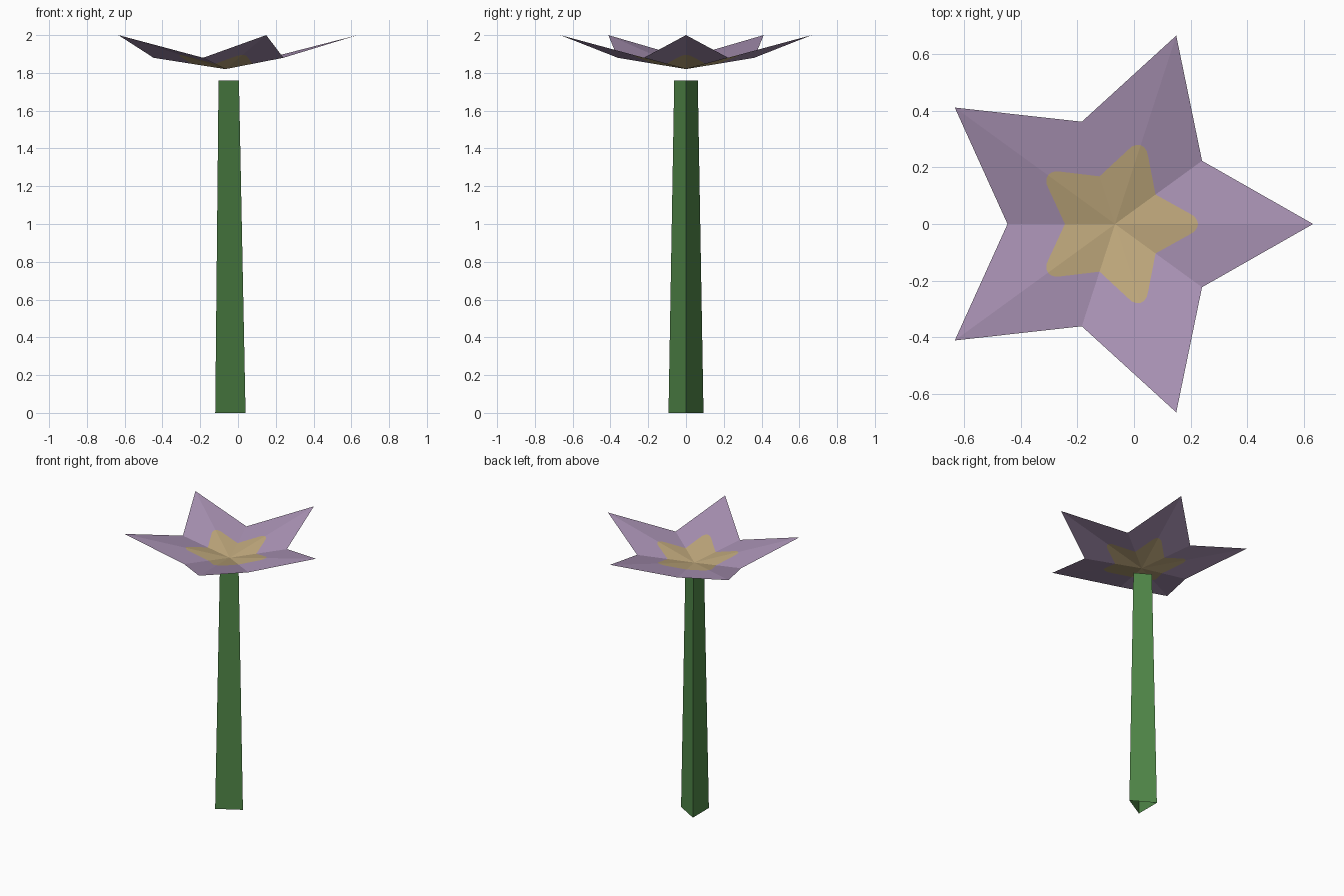
import bpy
import bmesh
from math import cos, sin, pi

cube = bpy.data.objects.get("Cube")
if cube:
    bpy.data.objects.remove(cube, do_unlink=True)

AXIS_X = -0.067


def make_material(name, srgb):
    linear = [((c / 255 + 0.055) / 1.055) ** 2.4 for c in srgb] + [1]
    mat = bpy.data.materials.new(name)
    mat.use_nodes = True
    mat.diffuse_color = linear
    mat.node_tree.nodes["Principled BSDF"].inputs["Base Color"].default_value = linear
    return mat


def make_object(name, bm, materials):
    mesh = bpy.data.meshes.new(name)
    bm.to_mesh(mesh)
    bm.free()
    for mat in materials:
        mesh.materials.append(mat)
    obj = bpy.data.objects.new(name, mesh)
    obj.location.x = AXIS_X
    bpy.context.collection.objects.link(obj)
    return obj


purple = make_material("petal purple", (170, 147, 181))
yellow = make_material("centre yellow", (191, 168, 124))
green = make_material("stem green", (80, 135, 72))

# Stem: open, tapered three-sided tube
bm = bmesh.new()
rings = []
for radius, z in ((0.107, 0), (0.072, 1.76)):
    rings.append([bm.verts.new((radius * cos(a), radius * sin(a), z))
                  for a in (0, 2 * pi / 3, 4 * pi / 3)])
low, high = rings
for i in range(3):
    j = (i + 1) % 3
    bm.faces.new((low[i], low[j], high[j], high[i]))
make_object("stem", bm, [green])

# Flower: five folded petals, each half petal a flat sector cut by the yellow star
TIP_R, VALLEY_R = 0.70, 0.38
BASE_Z, TIP_RISE, VALLEY_RISE = 1.82, 0.18, 0.06
vx, vy = VALLEY_R * cos(pi / 5), VALLEY_R * sin(pi / 5)
slope_x = TIP_RISE / TIP_R
slope_y = (VALLEY_RISE - slope_x * vx) / vy
STAR_EDGE = [(0.293, 0), (0.290, 0.013), (0.280, 0.027), (0.262, 0.038),
             (0.177 * cos(pi / 5), 0.177 * sin(pi / 5))]

bm = bmesh.new()
for petal in range(5):
    turn = petal * 2 * pi / 5
    for side in (1, -1):
        def add_face(points, material_index):
            verts = []
            for x, y in points:
                z = BASE_Z + slope_x * x + slope_y * y
                y *= side
                verts.append(bm.verts.new((x * cos(turn) - y * sin(turn),
                                           x * sin(turn) + y * cos(turn), z)))
            face = bm.faces.new(verts if side == 1 else verts[::-1])
            face.material_index = material_index

        add_face([(0, 0)] + STAR_EDGE, 1)
        add_face([(TIP_R, 0), (vx, vy)] + STAR_EDGE[::-1], 0)
bmesh.ops.remove_doubles(bm, verts=bm.verts[:], dist=0.0005)
make_object("flower", bm, [purple, yellow])
